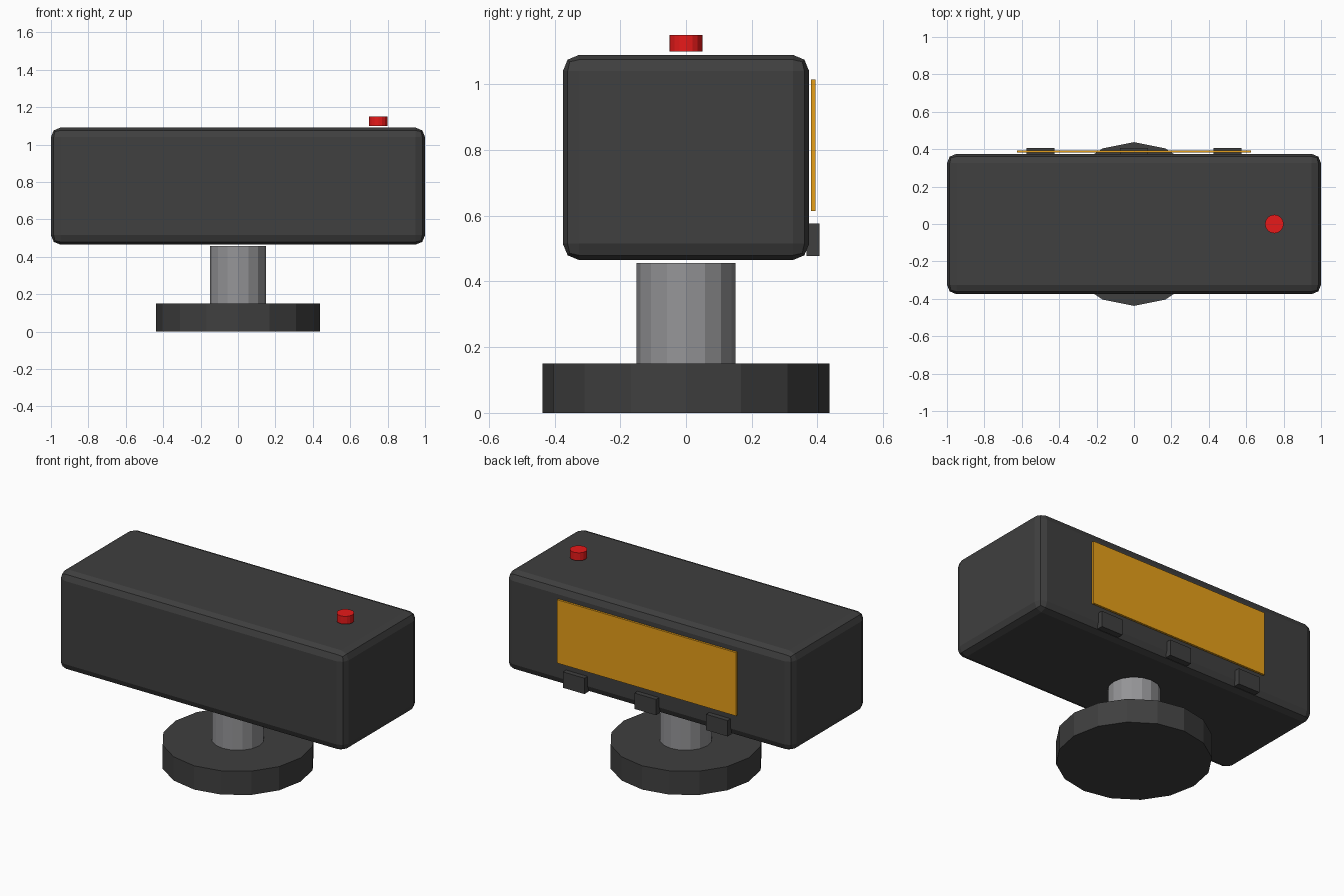
import bpy

if "Cube" in bpy.data.objects:
    bpy.data.objects.remove(bpy.data.objects["Cube"])


def material(name, rgb):
    m = bpy.data.materials.new(name)
    m.diffuse_color = (*rgb, 1)
    m.use_nodes = True
    m.node_tree.nodes["Principled BSDF"].inputs["Base Color"].default_value = m.diffuse_color
    return m


CHARCOAL = material("charcoal", (0.05, 0.05, 0.05))
GREY = material("grey metal", (0.3, 0.3, 0.31))
AMBER = material("amber", (0.8, 0.35, 0.01))
RED = material("red", (0.8, 0.01, 0.01))


def finish(name, mat):
    ob = bpy.context.object
    ob.name = name
    ob.data.materials.append(mat)
    return ob


def box(name, mat, x, y, z):
    """Box from (min, max) ranges on each axis."""
    bpy.ops.mesh.primitive_cube_add(size=1, location=[sum(r) / 2 for r in (x, y, z)])
    bpy.context.object.scale = [r[1] - r[0] for r in (x, y, z)]
    bpy.ops.object.transform_apply(location=False, rotation=False, scale=True)
    return finish(name, mat)


def cylinder(name, mat, radius, z0, z1, x=0):
    bpy.ops.mesh.primitive_cylinder_add(vertices=16, radius=radius, depth=z1 - z0,
                                        location=(x, 0, (z0 + z1) / 2))
    return finish(name, mat)


# Round foot and stem
cylinder("base", CHARCOAL, 0.4375, 0, 0.15)
cylinder("stem", GREY, 0.15, 0.15, 0.457)

# Rounded housing
body = box("body", CHARCOAL, (-1, 1), (-0.375, 0.375), (0.465, 1.09))
bevel = body.modifiers.new("rounded edges", 'BEVEL')
bevel.width = 0.05
bevel.segments = 2

# Display panel on the back
box("screen", AMBER, (-0.625, 0.625), (0.381, 0.394), (0.615, 1.015))

# Row of keys under the display
for i, x in enumerate((-0.5, 0, 0.5)):
    box(f"key_{i + 1}", CHARCOAL, (x - 0.075, x + 0.075), (0.367, 0.406), (0.477, 0.577))

# Push button on top
cylinder("top_button", RED, 0.05, 1.1, 1.15, x=0.75)
